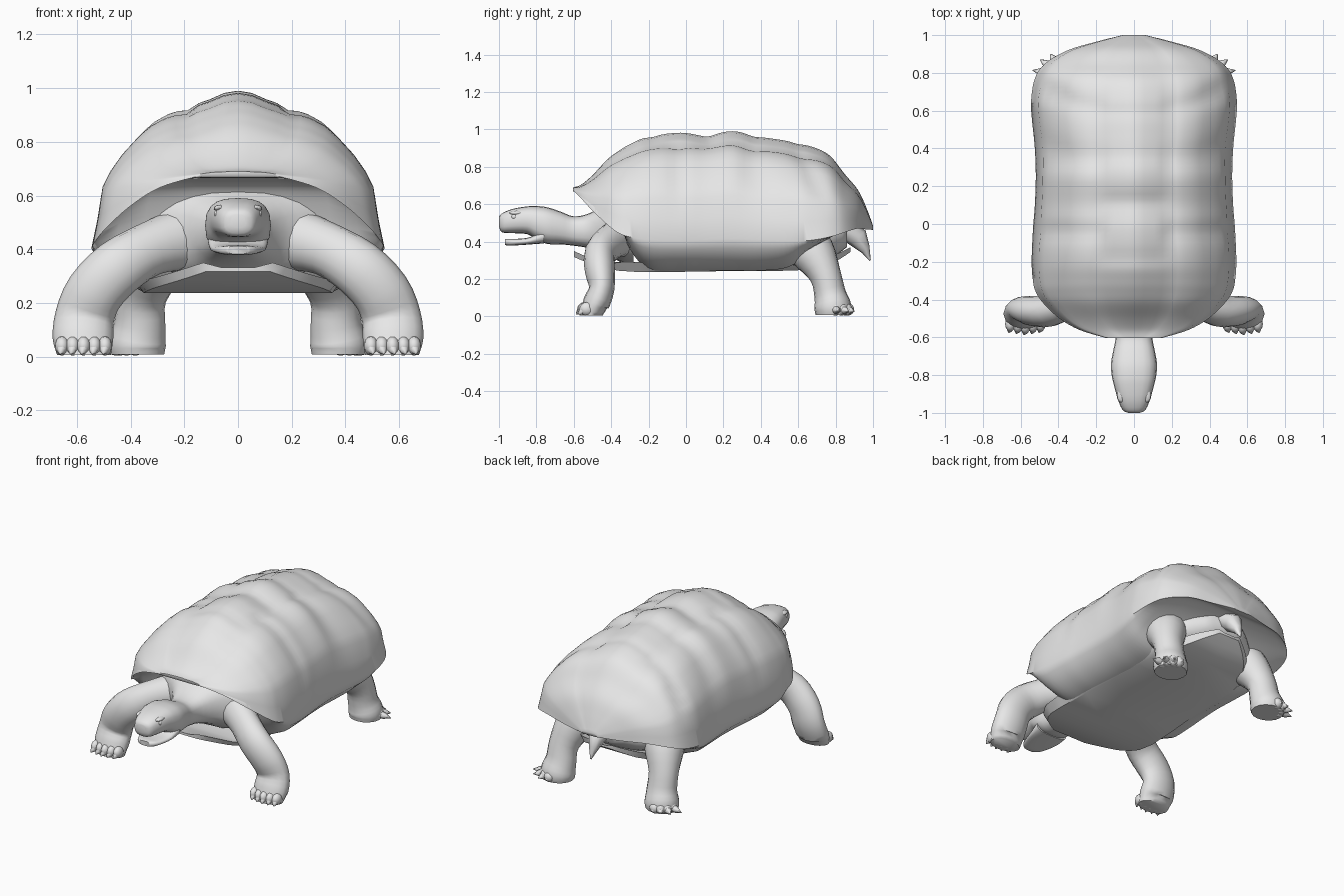
import bpy, bmesh, math
from mathutils import Vector

if "Cube" in bpy.data.objects:
    bpy.data.objects.remove(bpy.data.objects["Cube"])

grey = bpy.data.materials.new("stone_grey")
grey.diffuse_color = (0.8, 0.8, 0.8, 1)
grey.use_nodes = True
grey.node_tree.nodes["Principled BSDF"].inputs["Base Color"].default_value = grey.diffuse_color


def finish(name, bm, angle=40):
    bmesh.ops.recalc_face_normals(bm, faces=bm.faces)
    me = bpy.data.meshes.new(name)
    bm.to_mesh(me)
    bm.free()
    me.materials.append(grey)
    me.shade_smooth()
    me.set_sharp_from_angle(angle=math.radians(angle))
    ob = bpy.data.objects.new(name, me)
    bpy.context.collection.objects.link(ob)
    return ob


def loft(name, rings, angle=40):
    """Skin a list of equal-length closed rings and cap both ends."""
    bm = bmesh.new()
    vs = [[bm.verts.new(p) for p in r] for r in rings]
    n = len(rings[0])
    for a, b in zip(vs, vs[1:]):
        for i in range(n):
            bm.faces.new((a[i], a[(i + 1) % n], b[(i + 1) % n], b[i]))
    bm.faces.new(vs[0])
    bm.faces.new(vs[-1])
    return finish(name, bm, angle)


def refine(rows, steps):
    """Catmull-Rom interpolation of the rows of a station table."""
    out = []
    for i in range(len(rows) - 1):
        p0, p1, p2 = rows[max(i - 1, 0)], rows[i], rows[i + 1]
        p3 = rows[min(i + 2, len(rows) - 1)]
        for s in range(steps):
            t = s / steps
            out.append([0.5 * (2 * b + (c - a) * t + (2 * a - 5 * b + 4 * c - d) * t * t
                               + (3 * b - a - 3 * c + d) * t ** 3)
                        for a, b, c, d in zip(p0, p1, p2, p3)])
    return out + [list(rows[-1])]


def groove(y, seams, width):
    return sum(math.exp(-((y - s) / width) ** 2) for s in seams)


# Shell stations: y, half width, rim height, top height, underside height
shell_rows = [
    (-.603, .15, .672, .690, .668), (-.56, .29, .63, .705, .665), (-.5, .395, .565, .755, .66),
    (-.42, .48, .49, .84, .63), (-.36, .52, .445, .885, .52), (-.3, .535, .425, .92, .36),
    (-.2, .542, .41, .962, .255), (-.03, .535, .405, .982, .245), (.1, .525, .41, .968, .245),
    (.25, .52, .415, .99, .245), (.4, .525, .41, .96, .245), (.55, .54, .405, .937, .265),
    (.65, .545, .405, .915, .34), (.77, .525, .425, .862, .42), (.85, .47, .45, .76, .46),
    (.92, .35, .47, .675, .48), (.965, .2, .465, .58, .468), (1.0, .06, .465, .485, .462)]
dome = [(0, 1), (.1, .985), (.2, .945), (.28, .92), (.36, .875), (.43, .87), (.5, .85),
        (.6, .80), (.68, .735), (.8, .61), (.88, .50), (.93, .40), (.96, .2), (1, 0)]
under = [(.97, .3), (.85, .7), (.66, 1), (.33, 1), (0, 1)]


def shell_ring(row):
    y, w, zr, zt, zu = row
    half = []
    for x, h in dome:
        k = 1
        if x < .3:  # seams between the central scutes
            k -= .014 * groove(y, (-.18, .12, .36, .6, .8), .04)
        elif h > .3:  # side seams, sweeping backward towards the tail
            sweep = .3 * (1 - h) * min(1, max(0, (y - .3) / .3))
            k -= .028 * groove(y - sweep, (-.04, .34, .58), .055) * min(1, (h - .3) * 4)
        half.append((x * w * k, y, zr + (zt - zr) * h * k))
    half += [(x * w, y, zr + (zu - zr) * h) for x, h in under]
    return half + [(-x, yy, z) for x, yy, z in reversed(half[1:-1])]


loft("shell", [shell_ring(r) for r in refine(shell_rows, 5)], 45)

# Belly plate: y, half width, bottom, centre top, edge top
plate_rows = [(-.6, .13, .318, .333, .35), (-.52, .24, .285, .315, .315),
              (-.42, .35, .255, .29, .285), (-.25, .39, .237, .29, .29),
              (.2, .36, .242, .26, .26), (.58, .34, .245, .275, .275), (.74, .25, .268, .31, .31),
              (.82, .17, .305, .335, .34), (.88, .08, .345, .36, .37)]
loft("belly_plate", [[(-w, y, e), (-w * .9, y, b), (0, y, b), (w * .9, y, b),
                      (w, y, e), (w / 2, y, c), (0, y, c), (-w / 2, y, c)]
                     for y, w, b, c, e in refine(plate_rows, 2)])


def oval(y, w, zb, zt, n=20, p=.85):
    ring = []
    for i in range(n):
        a = 2 * math.pi * i / n
        c, s = math.cos(a), math.sin(a)
        ring.append((w * math.copysign(abs(c) ** p, c), y,
                     (zb + zt) / 2 + (zt - zb) / 2 * math.copysign(abs(s) ** p, s)))
    return ring


# Head with neck: y, half width, bottom, top
head_rows = [(-1.0, .03, .48, .53), (-.985, .06, .45, .55), (-.93, .085, .445, .574),
             (-.85, .107, .44, .588), (-.8, .118, .41, .59), (-.74, .122, .387, .583),
             (-.67, .11, .385, .56), (-.6, .098, .378, .535), (-.52, .115, .365, .55),
             (-.43, .19, .335, .60), (-.35, .32, .29, .64), (-.28, .34, .28, .64)]
loft("head_and_neck", [oval(*r, p=.75) for r in refine(head_rows, 3)], 60)

jaw_rows = [(-.968, .04, .382, .412), (-.945, .065, .378, .415), (-.9, .085, .38, .415),
            (-.83, .104, .385, .425), (-.76, .112, .39, .47)]
loft("lower_jaw", [oval(*r, p=.7) for r in refine(jaw_rows, 3)], 60)

# Hind body filling the space around the tail and rear legs
rump_rows = [(.54, .36, .27, .5), (.64, .34, .275, .5), (.76, .26, .30, .5), (.86, .12, .37, .49)]
loft("rump", [oval(*r) for r in refine(rump_rows, 3)], 60)

# Tail hanging down to a point
loft("tail", [[(w * math.cos(a), y + d * math.sin(a), z + d * math.sin(a))
               for a in [i * math.pi / 4 for i in range(8)]]
              for y, z, w, d in [(.84, .47, .07, .04), (.92, .42, .055, .04),
                                 (.96, .36, .03, .02), (.985, .30, .004, .003)]], 50)


def limb(name, rows, side):
    """Tube through rows of x, y, z, radius across, radius fore-and-aft."""
    rows = refine(rows, 3)
    rings = []
    for i, r in enumerate(rows):
        p = Vector(r[:3])
        t = Vector(rows[min(i + 1, len(rows) - 1)][:3]) - Vector(rows[max(i - 1, 0)][:3])
        if i >= len(rows) - 3:
            t = Vector((0, 0, -1))  # flat sole
        t.normalize()
        v = Vector((0, 1, 0))
        v = (v - t * v.dot(t)).normalized()
        u = t.cross(v)
        ring = []
        for k in range(16):
            a = 2 * math.pi * k / 16
            q = p + u * (r[3] * math.cos(a)) + v * (r[4] * math.sin(a))
            ring.append((q.x * side, q.y, max(q.z, .005)))
        rings.append(ring)
    loft(name, rings, 60)


def ball(name, loc, scale):
    bm = bmesh.new()
    bmesh.ops.create_uvsphere(bm, u_segments=12, v_segments=8, radius=1)
    for v in bm.verts:
        v.co = Vector(loc) + Vector([a * b for a, b in zip(v.co, scale)])
    finish(name, bm, 60)


def claw(name, base, tip, r):
    base, tip = Vector(base), Vector(tip)
    d = (tip - base).normalized()
    u = d.cross(Vector((0, 0, 1))).normalized()
    v = d.cross(u)
    ring = lambda p, s: [p + (u * math.cos(a) + v * math.sin(a)) * s
                         for a in [i * math.pi / 3 for i in range(6)]]
    loft(name, [ring(base, r), ring(base.lerp(tip, .5), r * .75), ring(tip, r * .08)], 60)


front_leg = [(.22, -.33, .435, .115, .10), (.33, -.40, .40, .10, .085),
             (.445, -.46, .332, .106, .083), (.533, -.46, .24, .108, .08),
             (.57, -.45, .15, .11, .068), (.577, -.48, .07, .113, .072),
             (.573, -.507, .006, .10, .062)]
rear_leg = [(.27, .60, .43, .13, .13), (.32, .68, .34, .12, .12), (.36, .745, .22, .093, .085),
            (.365, .77, .12, .095, .085), (.375, .785, .05, .107, .1), (.375, .785, .008, .10, .092)]

for side, tag in ((1, "right"), (-1, "left")):
    limb("front_leg_" + tag, front_leg, side)
    limb("rear_leg_" + tag, rear_leg, side)
    # Brow, eye and nostril
    ball("eye_" + tag, (.077 * side, -.918, .532), (.013, .016, .014))
    ball("brow_" + tag, (.068 * side, -.905, .553), (.022, .04, .012))
    ball("nostril_" + tag, (.016 * side, -.992, .52), (.006, .006, .005))
    # Front toes and claws, pointing forward
    for i in range(5):
        x = .495 + .04 * i
        y = -.53 - .012 * (1 - abs(i - 2) / 2)
        ball(f"front_toe_{tag}_{i}", (x * side, y, .04), (.027, .04, .036))
        claw(f"front_claw_{tag}_{i}", (x * side, y - .02, .032),
             ((x + .008) * side, y - .046, .01), .02)
    # Rear toes and claws, fanned outward and back
    for i in range(4):
        a = math.radians(10 + 25 * i)
        d = Vector((math.cos(a), math.sin(a), 0))
        c = Vector((.375, .785, .038)) + d * .08
        e = c + d * (.085 - .016 * i) + Vector((0, 0, -.012))
        ball(f"rear_toe_{tag}_{i}", (c.x * side, c.y, c.z), (.034, .034, .034))
        claw(f"rear_claw_{tag}_{i}", (c.x * side, c.y, c.z), (e.x * side, e.y, e.z), .026)
